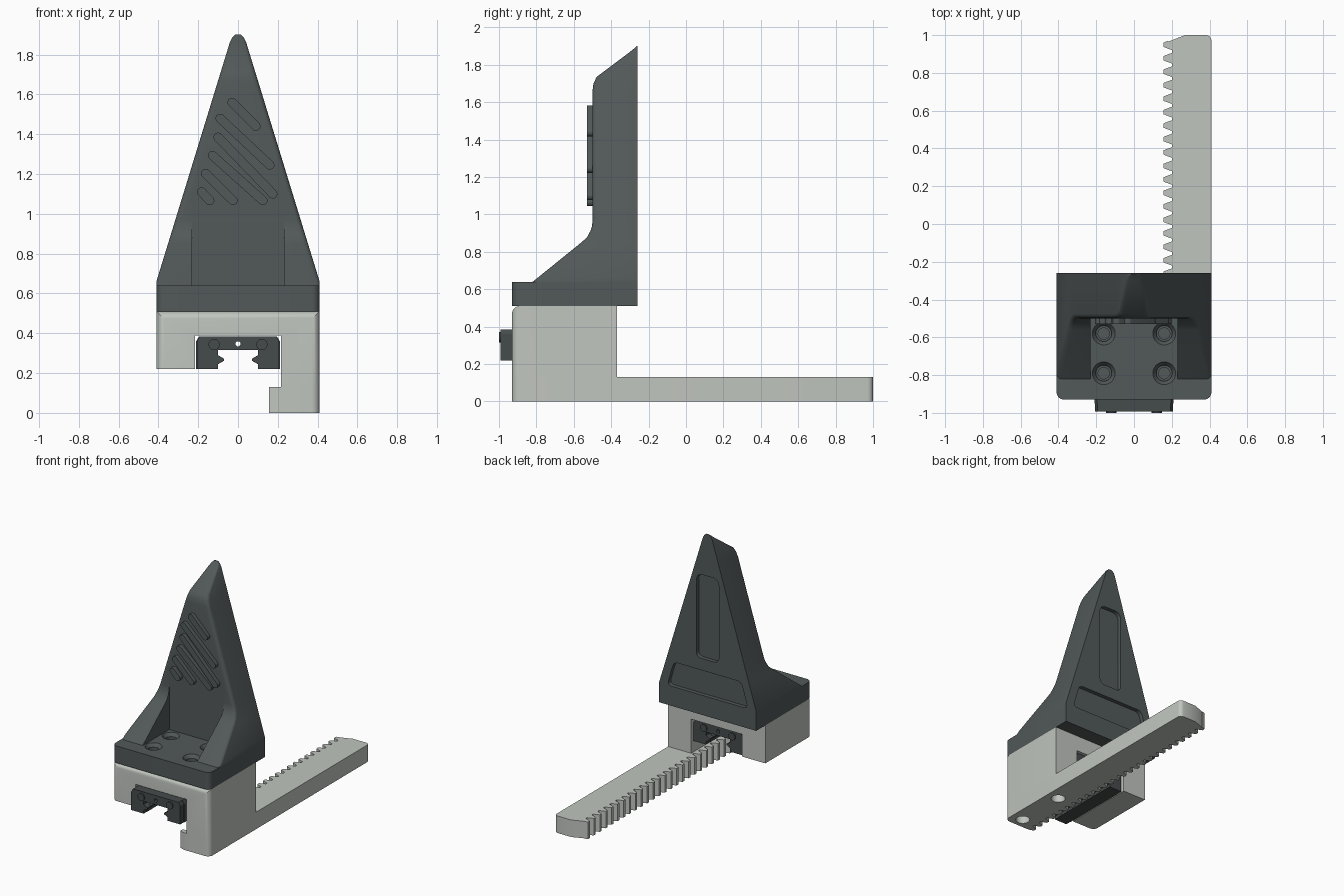
import bpy, bmesh
from math import pi, cos, sin, radians
from mathutils import Vector

if "Cube" in bpy.data.objects:
    bpy.data.objects.remove(bpy.data.objects["Cube"])


def material(name, rgb):
    m = bpy.data.materials.new(name)
    m.diffuse_color = (*rgb, 1)
    m.use_nodes = True
    m.node_tree.nodes["Principled BSDF"].inputs["Base Color"].default_value = m.diffuse_color
    return m


DARK = material("dark_plastic", (0.085, 0.1, 0.1))
STEEL = material("dark_steel", (0.06, 0.07, 0.07))
LIGHT = material("light_plastic", (0.53, 0.56, 0.52))


def finish(bm, name, mat):
    bmesh.ops.recalc_face_normals(bm, faces=bm.faces)
    me = bpy.data.meshes.new(name)
    bm.to_mesh(me)
    bm.free()
    ob = bpy.data.objects.new(name, me)
    bpy.context.collection.objects.link(ob)
    if mat:
        me.materials.append(mat)
    return ob


def loft(name, rings, mat=None):
    bm = bmesh.new()
    loops = [[bm.verts.new(p) for p in r] for r in rings]
    n = len(loops[0])
    for a, b in zip(loops, loops[1:]):
        for i in range(n):
            j = (i + 1) % n
            bm.faces.new((a[i], a[j], b[j], b[i]))
    bm.faces.new(loops[0])
    bm.faces.new(loops[-1])
    return finish(bm, name, mat)


def prism(name, pts, axis, lo, hi, mat=None):
    """Extrude a 2D outline along y (x,z points) or z (x,y points)."""
    put = (lambda p, t: (p[0], t, p[1])) if axis == 'y' else (lambda p, t: (p[0], p[1], t))
    return loft(name, [[put(p, t) for p in pts] for t in (lo, hi)], mat)


def rounded(pts, seg=6):
    """Fillet the corners of an outline; each point is (a, b) or (a, b, radius)."""
    out = []
    for i, p in enumerate(pts):
        v = Vector(p[:2])
        if len(p) < 3:
            out.append(v)
            continue
        d1 = (Vector(pts[i - 1][:2]) - v).normalized()
        d2 = (Vector(pts[(i + 1) % len(pts)][:2]) - v).normalized()
        a, b = v + d1 * p[2], v + d2 * p[2]
        c = a + b - v
        half = d1.angle(d2)
        for k in range(seg + 1):
            t = k / seg * pi / 2
            if abs(half - pi / 2) < 0.02:
                out.append(c + (a - c) * cos(t) + (b - c) * sin(t))
            else:
                s = k / seg
                out.append(a * (1 - s) ** 2 + v * 2 * s * (1 - s) + b * s * s)
    return out


def circle(cx, cy, r, n=32):
    return [(cx + r * cos(2 * pi * i / n), cy + r * sin(2 * pi * i / n)) for i in range(n)]


def cut(ob, cutters):
    for c in cutters:
        c.hide_render = True
        m = ob.modifiers.new("cut", 'BOOLEAN')
        m.operation, m.solver, m.object = 'DIFFERENCE', 'EXACT', c
        bpy.context.view_layer.objects.active = ob
        bpy.ops.object.modifier_apply(modifier=m.name)
        bpy.data.objects.remove(c)


def box(x0, x1, y0, y1, z0, z1):
    return prism("cutter", [(x0, y0), (x1, y0), (x1, y1), (x0, y1)], 'z', z0, z1)


# Finger base plate with four countersunk screw holes
BACK = -0.26
plate = prism("finger_base_plate",
              rounded([(-.41, -.93, .04), (.41, -.93, .04), (.41, BACK), (-.41, BACK)]),
              'z', .51, .64, DARK)
holes = []
for x in (-.16, .16):
    for y in (-.58, -.79):
        rings = [[(px, py, z) for px, py in circle(x, y, r)]
                 for z, r in ((.525, .03), (.59, .03), (.59, .042), (.615, .042), (.645, .064))]
        holes.append(loft("cutter", rings))
cut(plate, holes)

# Tapered finger, lofted from horizontal sections (front y, z)
profile = [(-.82, .64), (-.795, .66), (-.56, .85), (-.53, .877), (-.512, .91), (-.502, .94),
           (-.50, .97), (-.50, 1.66), (-.495, 1.70), (-.478, 1.735), (-.305, 1.865),
           (-.28, 1.885), (-.264, 1.9)]
sections = []
for yf, z in profile:
    w = .41 if z <= .66 else .41 - (z - .66) * .37 / 1.205
    if z > 1.88:
        w = .03 if z < 1.89 else .014
    c = min(.025, .4 * w, .4 * (BACK - yf))
    arc = [(w - c + c * cos(t), yf + c - c * sin(t)) for t in (k * pi / 8 for k in range(5))]
    half = [(w, BACK)] + arc
    sections.append([(x, y, z) for x, y in half] + [(-x, y, z) for x, y in reversed(half)])
finger = loft("finger", sections, DARK)
cut(finger, [
    box(-.23, .23, -1.1, -.50, .55, 1.1),                       # pocket between gussets
    prism("cutter", rounded([(-.095, .94, .04), (.095, .94, .04), (.095, 1.58, .05),
                             (-.095, 1.58, .05)]), 'y', -.29, -.2),
    prism("cutter", rounded([(-.34, .66, .04), (.34, .66, .04), (.285, .85, .04),
                             (-.285, .85, .04)]), 'y', -.29, -.2),
])

# Diagonal grip ribs on the finger face
ribs = [(-.183, 1.11, -.142, 1.067), (-.163, 1.203, -.025, 1.067), (-.128, 1.293, .125, 1.067),
        (-.10, 1.385, .175, 1.10), (-.09, 1.48, .16, 1.245), (-.03, 1.56, .09, 1.44)]
for x0, z0, x1, z1 in ribs:
    a, b, h = Vector((x0, z0)), Vector((x1, z1)), .023
    d = (b - a).normalized()
    n = Vector((-d.y, d.x)) * h
    corners = [a - d * h - n, b + d * h - n, b + d * h + n, a - d * h + n]
    prism("grip_rib", rounded([(p.x, p.y, h) for p in corners]), 'y', -.53, -.49, DARK)

# Carrier block with a channel for the slider
block = prism("carrier_block",
              [(-.41, .22), (-.215, .22), (-.215, .39), (.215, .39), (.215, .13), (.41, .13),
               (.41, .51), (-.41, .51)], 'y', -.93, -.37, LIGHT)
bm = bmesh.new()
bm.from_mesh(block.data)
edges = [e for e in bm.edges
         if all(abs(abs(v.co.x) - .41) < .001 and v.co.y < -.92 for v in e.verts)]
bmesh.ops.bevel(bm, geom=edges, offset=.04, segments=6, profile=.5, affect='EDGES')
bm.to_mesh(block.data)
bm.free()

# Toothed rack, outline seen from above
outline = [(.20, -.93), (.41, -.93, .04), (.41, 1.0, .03), (.27, 1.0), (.18, .965)]
for k in range(27):
    y = .949 - .0713 * k
    outline += [(.20, y + .028)] if k else []
    outline += [(.178, y + .02), (.155, y + .011), (.155, y - .011), (.178, y - .02)]
    outline += [(.20, y - .028)] if k < 26 else [(.20, y - .0245)]
rack = prism("rack", rounded(outline), 'z', 0, .13, LIGHT)

# Screw bores from the underside, through rack and into block
for ob in (rack, block):
    cut(ob, [prism("cutter", circle(.315, y, .05), 'z', -.05, .33) for y in (-.85, -.46)])

# Linear slider: body and two end caps sharing one section
half = [(.21, .22), (.21, .36), (.195, .385)]
inner = [(.10, .315), (.10, .29), (.07, .272), (.07, .262), (.10, .245), (.10, .22)]


def section(s):
    h = [(x * s, z) for x, z in half]
    i = [(x / s, z) for x, z in inner]
    right = list(reversed(i)) + []
    loop = right[::-1] + h                      # web underside -> leg -> outside -> top
    return loop + [(-x, z) for x, z in reversed(loop)]


parts = [("slider_body", 1.0, -.95, -.43), ("slider_front_cap", .985, -.992, -.95),
         ("slider_rear_cap", .985, -.43, -.388)]
for name, s, y0, y1 in parts:
    ob = prism(name, section(s), 'y', y0, y1, STEEL)
    cut(ob, [prism("cutter", circle(0, .347, .013, 16), 'y', -1.1, -.3)])
for x in (-.12, .12):
    prism("cap_screw", circle(x, .343, .028, 24), 'y', -1.0, -.98, STEEL)
    prism("cap_screw", circle(x, .343, .028, 24), 'y', -.40, -.38, STEEL)

# Smooth the round surfaces, keep edges crisp
bpy.ops.object.select_all(action='SELECT')
bpy.context.view_layer.objects.active = finger
bpy.ops.object.shade_smooth_by_angle(angle=radians(28))
